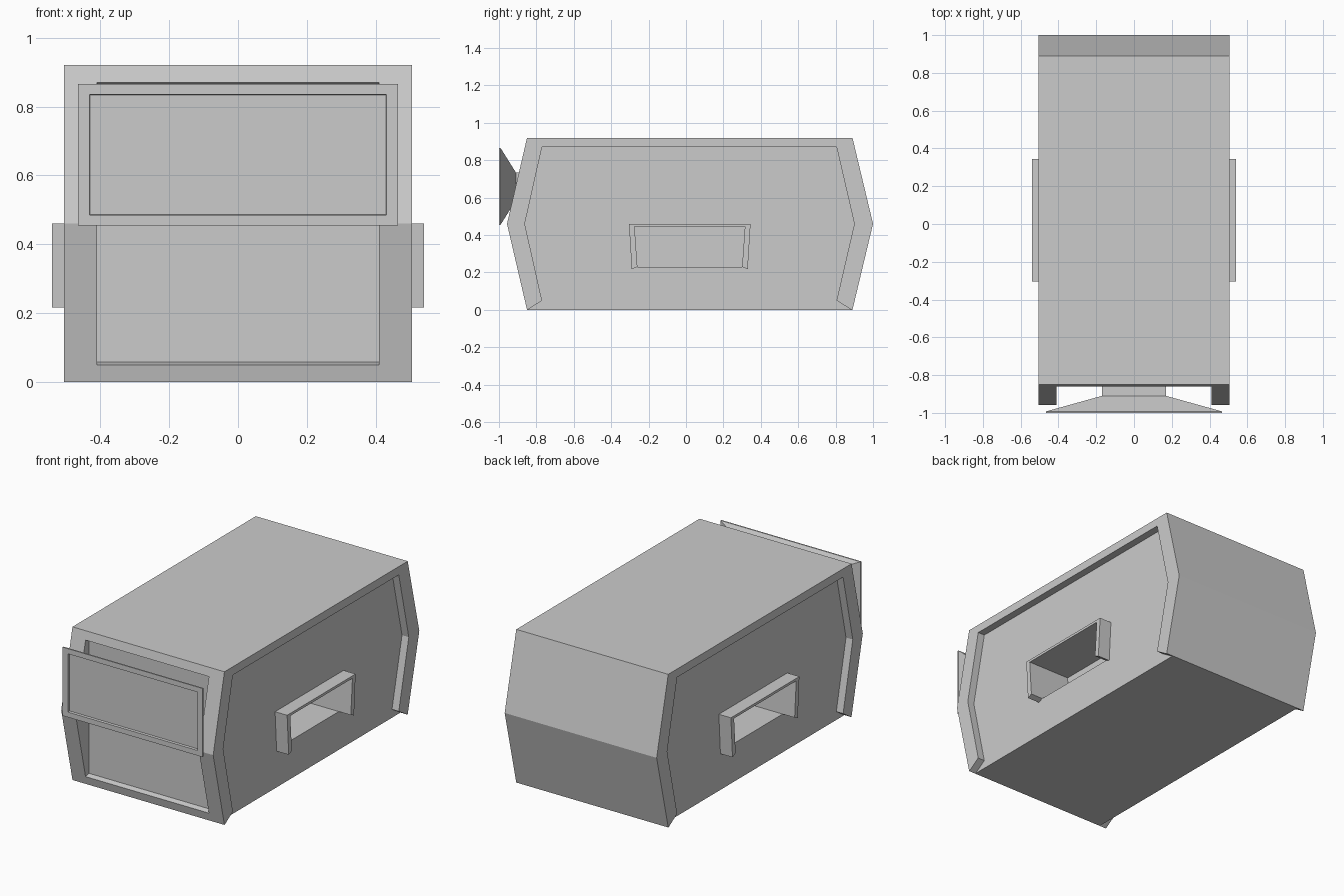
import bpy, bmesh

if "Cube" in bpy.data.objects:
    bpy.data.objects.remove(bpy.data.objects["Cube"])


def add_object(name, bm):
    bmesh.ops.recalc_face_normals(bm, faces=bm.faces)
    mesh = bpy.data.meshes.new(name)
    bm.to_mesh(mesh)
    bm.free()
    obj = bpy.data.objects.new(name, mesh)
    bpy.context.collection.objects.link(obj)
    return obj


def extrude_x(name, profile, x0, x1):
    """Closed (y, z) profile swept between two x positions."""
    bm = bmesh.new()
    face = bm.faces.new([bm.verts.new((x0, y, z)) for y, z in profile])
    out = bmesh.ops.extrude_face_region(bm, geom=[face])["geom"]
    for v in out:
        if isinstance(v, bmesh.types.BMVert):
            v.co.x = x1
    return add_object(name, bm)


def cut(target, cutter):
    mod = target.modifiers.new("cut", "BOOLEAN")
    mod.operation = "DIFFERENCE"
    mod.solver = "EXACT"
    mod.object = cutter
    cutter.hide_render = True
    bpy.context.view_layer.objects.active = target
    bpy.ops.object.modifier_apply(modifier=mod.name)
    bpy.data.objects.remove(cutter)


# Six-sided body
body = extrude_x("body", [(-.85, 0), (.89, 0), (1.0, .46), (.89, .92),
                          (-.85, .92), (-.957, .46)], -.505, .505)

# Side recess leaves a rim around the ends and top, open at the bottom
recess = [(-.862, -.01), (-.77, .05), (-.862, .46), (-.77, .87),
          (.805, .87), (.90, .46), (.805, .05), (.902, -.01)]
# Hand pocket and the hood over it
pocket = [(-.26, .23), (.30, .23), (.315, .445), (-.275, .445)]
hood = [(-.29, .217), (-.305, .46), (.345, .46), (.33, .217),
        (.30, .23), (.315, .445), (-.275, .445), (-.26, .23)]
for side, s in (("right", 1), ("left", -1)):
    cut(body, extrude_x("recess_cutter", recess, s * .46, s * .6))
    cut(body, extrude_x("pocket_cutter", pocket, s * .26, s * .6))
    extrude_x(side + "_handle", hood, s * .46, s * .54)

# Front opening with a flat panel behind it
cut(body, extrude_x("front_cutter", [(-.83, .058), (-.83, .862), (-.861, .87),
                                     (-1.1, .93), (-1.1, -.01), (-.861, .05)],
                    -.41, .41))

# Flared front display: neck, flare, thin edge and recessed screen
zc = .66
sections = [(.17, .075, -.83), (.17, .075, -.91), (.465, .206, -.992),
            (.465, .206, -1.0), (.431, .175, -1.0), (.429, .173, -.986)]
bm = bmesh.new()
rings = [[bm.verts.new((sx * w, y, zc + sz * h))
          for sx, sz in ((-1, -1), (1, -1), (1, 1), (-1, 1))]
         for w, h, y in sections]
for a, b in zip(rings, rings[1:]):
    for i in range(4):
        j = (i + 1) % 4
        bm.faces.new((a[i], a[j], b[j], b[i]))
bm.faces.new(rings[0])
bm.faces.new(rings[-1])
add_object("front_display", bm)
